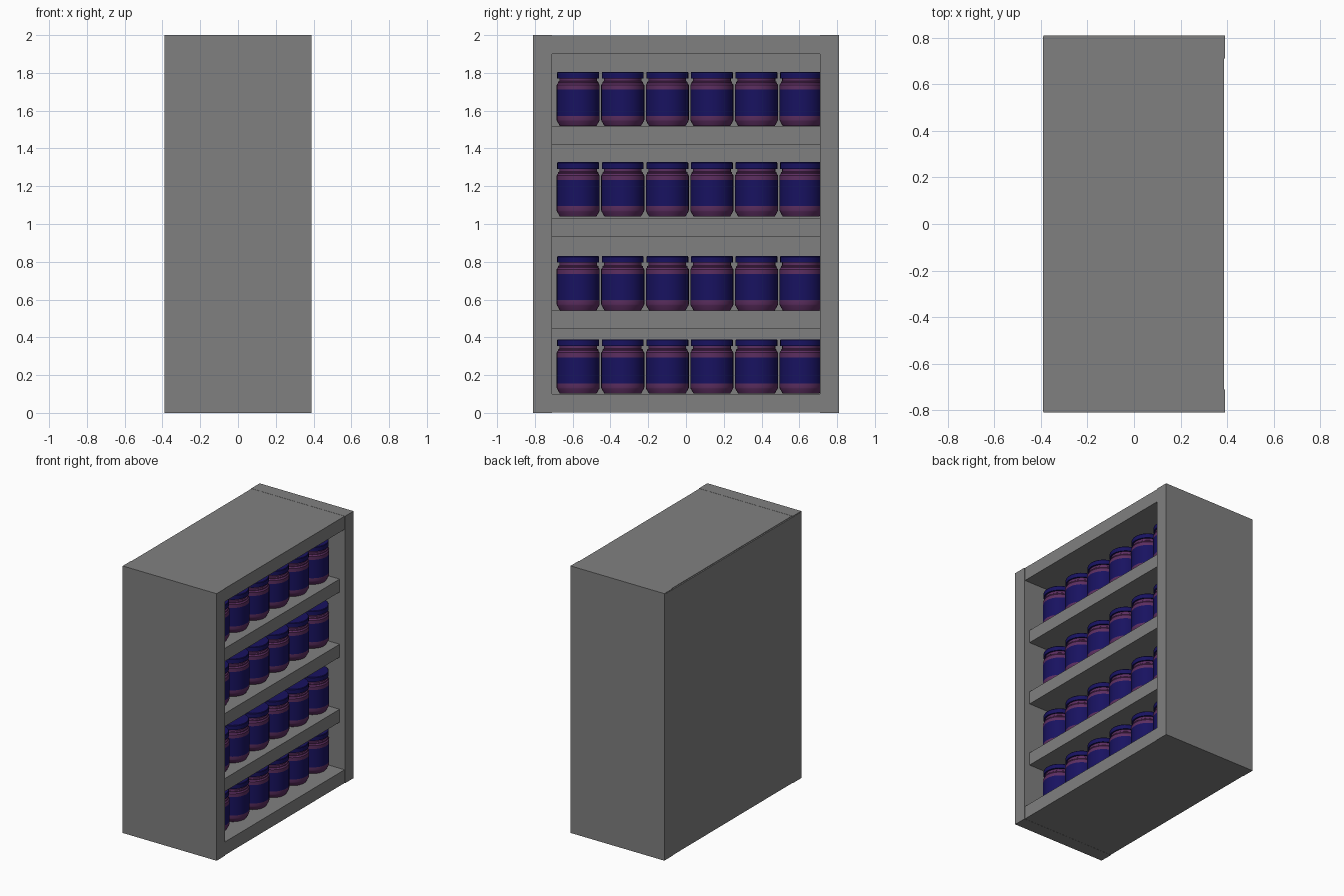
import bpy, bmesh
from math import sin, cos, pi

if "Cube" in bpy.data.objects:
    bpy.data.objects.remove(bpy.data.objects["Cube"])


def material(name, rgb):
    m = bpy.data.materials.new(name)
    m.diffuse_color = (*rgb, 1)
    m.use_nodes = True
    m.node_tree.nodes["Principled BSDF"].inputs["Base Color"].default_value = m.diffuse_color
    return m


grey = material("cabinet_grey", (0.216, 0.216, 0.216))
glass = material("jar_purple", (0.107, 0.027, 0.118))
label = material("label_blue", (0.009, 0.006, 0.118))


def box(name, lo, hi):
    bm = bmesh.new()
    bmesh.ops.create_cube(bm, size=1)
    for v in bm.verts:
        v.co = [(a + b) / 2 + c * (b - a) for a, b, c in zip(lo, hi, v.co)]
    mesh = bpy.data.meshes.new(name)
    bm.to_mesh(mesh)
    bm.free()
    mesh.materials.append(grey)
    ob = bpy.data.objects.new(name, mesh)
    bpy.context.collection.objects.link(ob)
    return ob


def lathe(name, profile, mats, sides=32):
    # profile rows: radius, height, material index of the band above
    bm = bmesh.new()
    rings = [[bm.verts.new((r * cos(2 * pi * i / sides), r * sin(2 * pi * i / sides), z))
              for i in range(sides)] for r, z, _ in profile]
    for k in range(len(rings) - 1):
        a, b = rings[k], rings[k + 1]
        for i in range(sides):
            j = (i + 1) % sides
            bm.faces.new((a[i], a[j], b[j], b[i])).material_index = profile[k][2]
    bm.faces.new(rings[0][::-1]).material_index = profile[0][2]
    bm.faces.new(rings[-1]).material_index = profile[-1][2]
    mesh = bpy.data.meshes.new(name)
    bm.to_mesh(mesh)
    bm.free()
    for m in mats:
        mesh.materials.append(m)
    return mesh


# Cabinet carcass
box("side_panel_left", (-0.388, -0.81, 0), (0.39, -0.71, 2))
box("side_panel_right", (-0.388, 0.71, 0), (0.39, 0.81, 2))
box("base_panel", (-0.38, -0.71, 0.001), (0.386, 0.71, 0.1))
box("top_panel", (-0.38, -0.71, 1.9), (0.386, 0.71, 1.999))
box("back_panel", (-0.39, -0.805, 0.005), (-0.38, 0.805, 1.995))

# Inner shelves, set back a little from the front edge
for n, z in enumerate((0.445, 0.932, 1.42)):
    box(f"shelf_{n + 1}", (-0.38, -0.71, z), (0.345, 0.71, z + 0.097))

# Jar: glass body with shoulder ridge, wrapped label and lid
jar = lathe("jar", [
    (0.097, 0.000, 0), (0.112, 0.026, 0), (0.114, 0.032, 0), (0.114, 0.054, 1),
    (0.114, 0.192, 0), (0.114, 0.217, 0), (0.107, 0.227, 0), (0.107, 0.233, 0),
    (0.100, 0.238, 0), (0.100, 0.252, 1), (0.111, 0.252, 1),
    (0.111, 0.283, 1), (0.108, 0.287, 1)], (glass, label))

# A row of jars along the front of every shelf
for row, z in enumerate((0.102, 0.543, 1.040, 1.519)):
    for i in range(6):
        ob = bpy.data.objects.new(f"jar_{row + 1}_{i + 1}", jar)
        ob.location = (0.19, -0.571 + 0.236 * i, z)
        bpy.context.collection.objects.link(ob)

# Smooth the shared jar mesh, keeping its rims sharp
bpy.ops.object.select_all(action='DESELECT')
bpy.context.view_layer.objects.active = ob
ob.select_set(True)
bpy.ops.object.shade_smooth_by_angle(angle=pi / 6)
